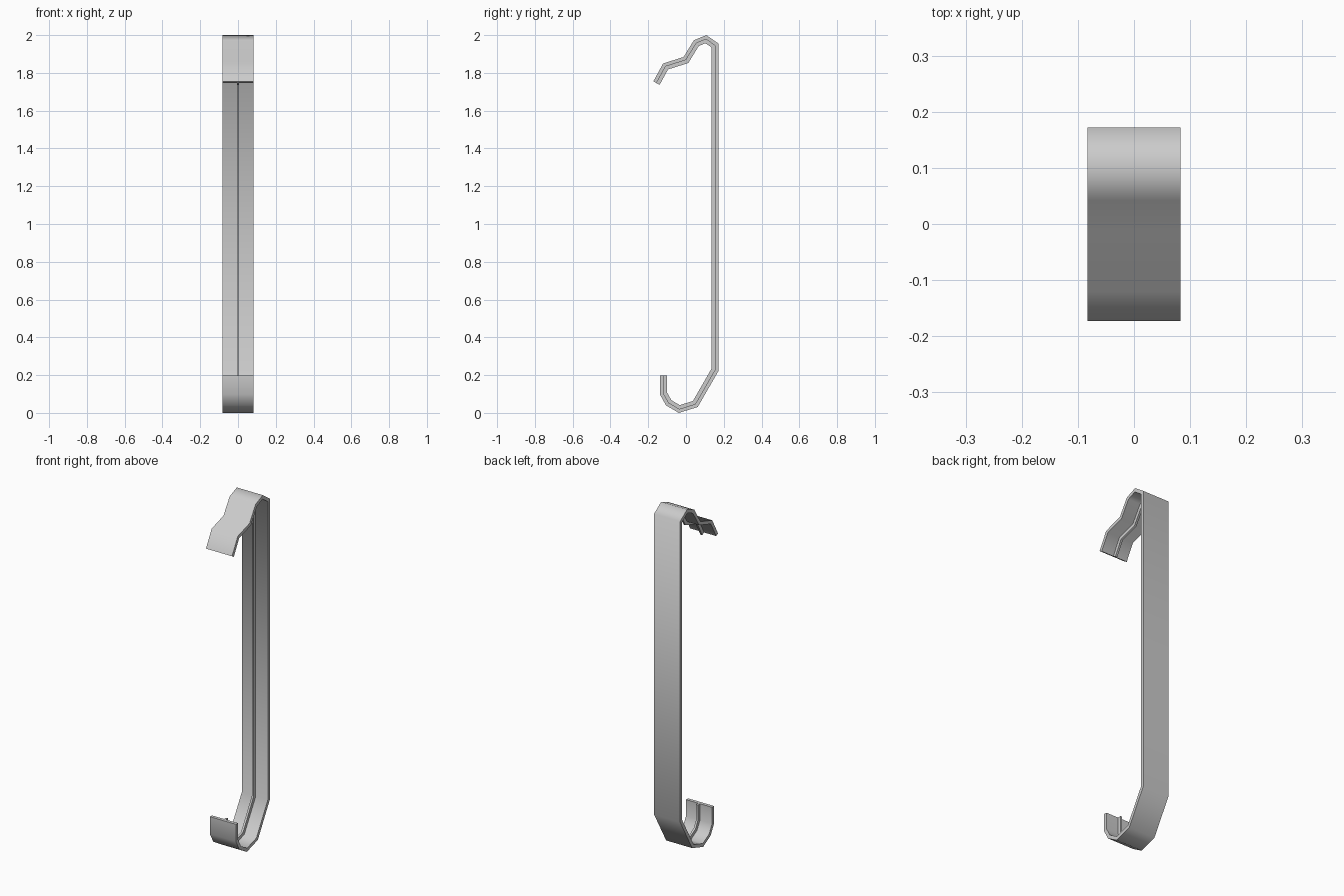
import bpy, bmesh, math
from mathutils import Vector

if "Cube" in bpy.data.objects:
    bpy.data.objects.remove(bpy.data.objects["Cube"])

# Outer side profile (y, z), from the upper clip tip over the top, down the back, to the lower hook tip
PATH = [Vector(p) for p in [
    (-0.173, 1.755), (-0.121, 1.85), (-0.013, 1.884), (0.042, 1.973), (0.108, 2.0),
    (0.172, 1.955), (0.172, 0.222), (0.062, 0.031), (-0.038, 0.0), (-0.106, 0.04),
    (-0.138, 0.098), (-0.138, 0.197)]]


def offset(path, d):
    """Shift the path towards the inside of the hook with mitred corners."""
    dirs = [(b - a).normalized() for a, b in zip(path, path[1:])]
    norms = [Vector((v.y, -v.x)) for v in dirs]
    out = []
    for i, p in enumerate(path):
        n0, n1 = norms[max(i - 1, 0)], norms[min(i, len(norms) - 1)]
        out.append(p + (n0 + n1) * (d / (1 + n0.dot(n1))))
    return out


def bent_bar(name, d_out, d_in, half_width):
    """Sweep a rectangular section along the profile."""
    bm = bmesh.new()
    rings = []
    for o, i in zip(offset(PATH, d_out), offset(PATH, d_in)):
        rings.append([bm.verts.new((x, p.x, p.y)) for x, p in (
            (-half_width, o), (half_width, o), (half_width, i), (-half_width, i))])
    for a, b in zip(rings, rings[1:]):
        for k in range(4):
            m = (k + 1) % 4
            bm.faces.new((a[k], a[m], b[m], b[k]))
    bm.faces.new(rings[0])
    bm.faces.new(rings[-1])
    bmesh.ops.recalc_face_normals(bm, faces=bm.faces[:])
    mesh = bpy.data.meshes.new(name)
    bm.to_mesh(mesh)
    bm.free()
    ob = bpy.data.objects.new(name, mesh)
    bpy.context.collection.objects.link(ob)
    bpy.ops.object.select_all(action='DESELECT')
    ob.select_set(True)
    bpy.context.view_layer.objects.active = ob
    bpy.ops.object.shade_smooth_by_angle(angle=math.radians(62))


# Wide flat strap
bent_bar("strap", 0.0, 0.019, 0.083)
# Thin stiffening rib along the inside
bent_bar("inner_rib", 0.017, 0.038, 0.006)
